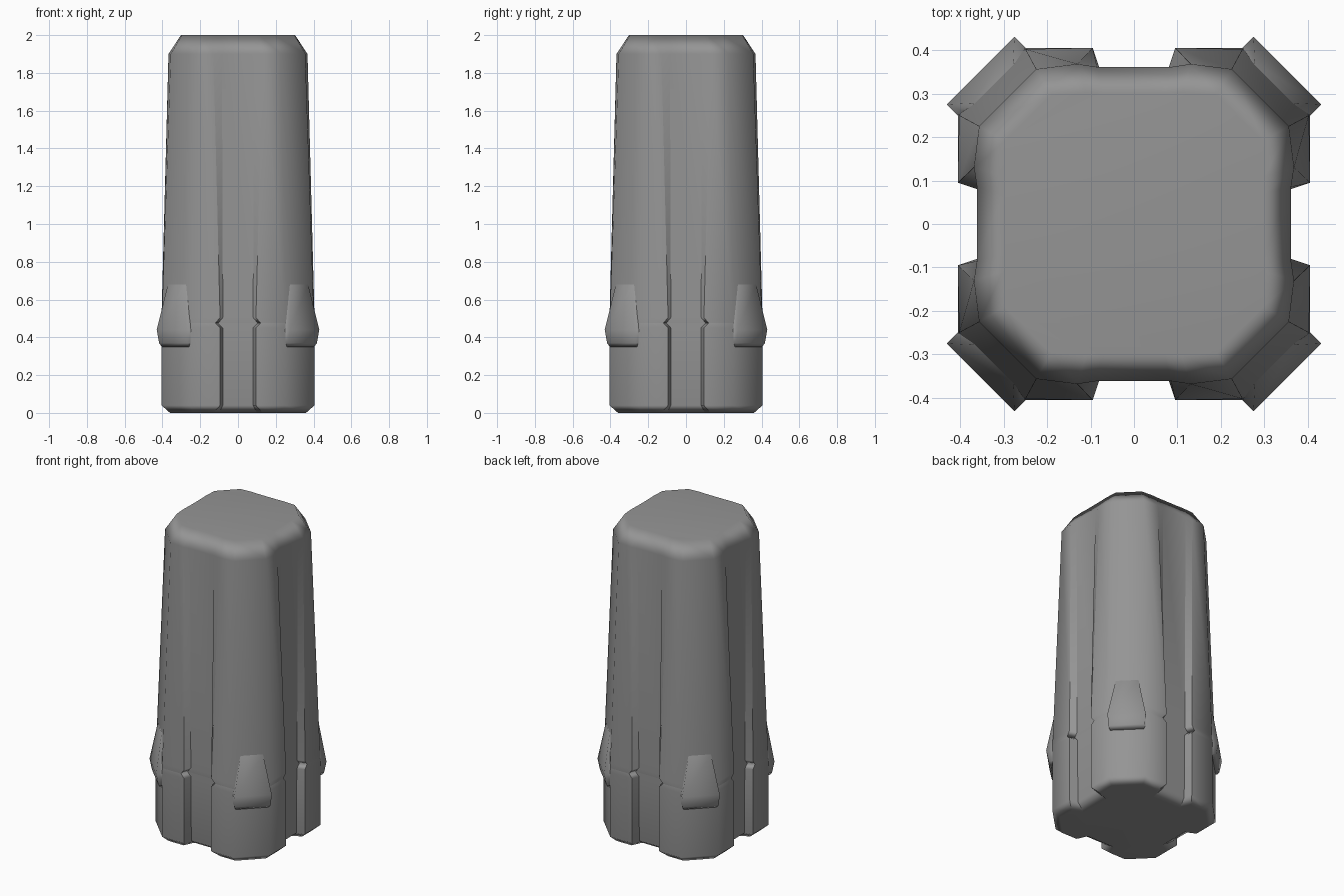
import bpy, bmesh, math
from mathutils import Matrix, Vector

if "Cube" in bpy.data.objects:
    bpy.data.objects.remove(bpy.data.objects["Cube"])

grey = bpy.data.materials.new("dark_grey")
grey.diffuse_color = (0.3, 0.3, 0.3, 1)
grey.use_nodes = True
grey.node_tree.nodes["Principled BSDF"].inputs["Base Color"].default_value = grey.diffuse_color


def loft(bm, rings, crease=(), top=9):
    # skin equal-length closed rings, cap both ends, crease chosen lines below top
    vs = [[bm.verts.new(p) for p in r] for r in rings]
    n = len(vs[0])
    for a, b in zip(vs, vs[1:]):
        for i in range(n):
            j = (i + 1) % n
            bm.faces.new((a[i], a[j], b[j], b[i]))
        for i in range(n):
            if i % 6 in crease and b[i].co.z < top:
                bm.edges.get((a[i], b[i])).smooth = False
    bm.faces.new(vs[0])
    bm.faces.new(vs[-1])


def section(z, floor, wall, edge_y, edge_x, corner_y, corner_x):
    # notched square cross-section: one side, repeated four times
    half = [(corner_x, corner_y), (edge_x, edge_y), (wall, floor)]
    side = [(-x, y) for x, y in half] + half[::-1]
    pts = []
    for k in range(4):
        rot = Matrix.Rotation(-k * math.pi / 2, 3, 'Z')
        pts += [rot @ Vector((x, y, z)) for x, y in side]
    return pts


def make(name, bm, angle):
    bmesh.ops.recalc_face_normals(bm, faces=bm.faces)
    me = bpy.data.meshes.new(name)
    bm.to_mesh(me)
    bm.free()
    me.materials.append(grey)
    ob = bpy.data.objects.new(name, me)
    bpy.context.collection.objects.link(ob)
    bpy.ops.object.select_all(action='DESELECT')
    ob.select_set(True)
    bpy.context.view_layer.objects.active = ob
    bpy.ops.object.shade_smooth_by_angle(angle=math.radians(angle), keep_sharp_edges=True)
    mod = ob.modifiers.new("flat_large_faces", 'WEIGHTED_NORMAL')
    mod.keep_sharp = True
    return ob


# Notched base with chamfered foot
bm = bmesh.new()
loft(bm, [
    section(0.00, 0.295, 0.10, 0.36, 0.13, 0.36, 0.235),
    section(0.04, 0.355, 0.08, 0.405, 0.095, 0.405, 0.25),
    section(0.45, 0.358, 0.08, 0.405, 0.095, 0.405, 0.25),
    section(0.475, 0.358, 0.105, 0.402, 0.12, 0.402, 0.25),
], crease=(1, 2, 3, 4))
make("base", bm, 62)

# Tapered shaft with grooves fading towards the top
bm = bmesh.new()
loft(bm, [
    section(0.475, 0.358, 0.105, 0.402, 0.12, 0.402, 0.25),
    section(0.505, 0.36, 0.08, 0.405, 0.095, 0.402, 0.25),
    section(1.90, 0.361, 0.085, 0.368, 0.13, 0.356, 0.225),
    section(2.00, 0.300, 0.07, 0.302, 0.11, 0.297, 0.19),
], crease=(1, 2, 3, 4), top=1.95)
make("shaft", bm, 62)

# Four corner clips
bm = bmesh.new()
profile = [(0.35, 0.474, 0.097), (0.37, 0.485, 0.106),
           (0.44, 0.4985, 0.11), (0.68, 0.459, 0.066)]
for k in range(4):
    rot = Matrix.Rotation(math.pi / 4 + k * math.pi / 2, 3, 'Z')
    loft(bm, [[rot @ Vector(p) for p in
               ((0.40, -w, z), (d, -w, z), (d, w, z), (0.40, w, z))]
              for z, d, w in profile])
make("corner_clips", bm, 100)
